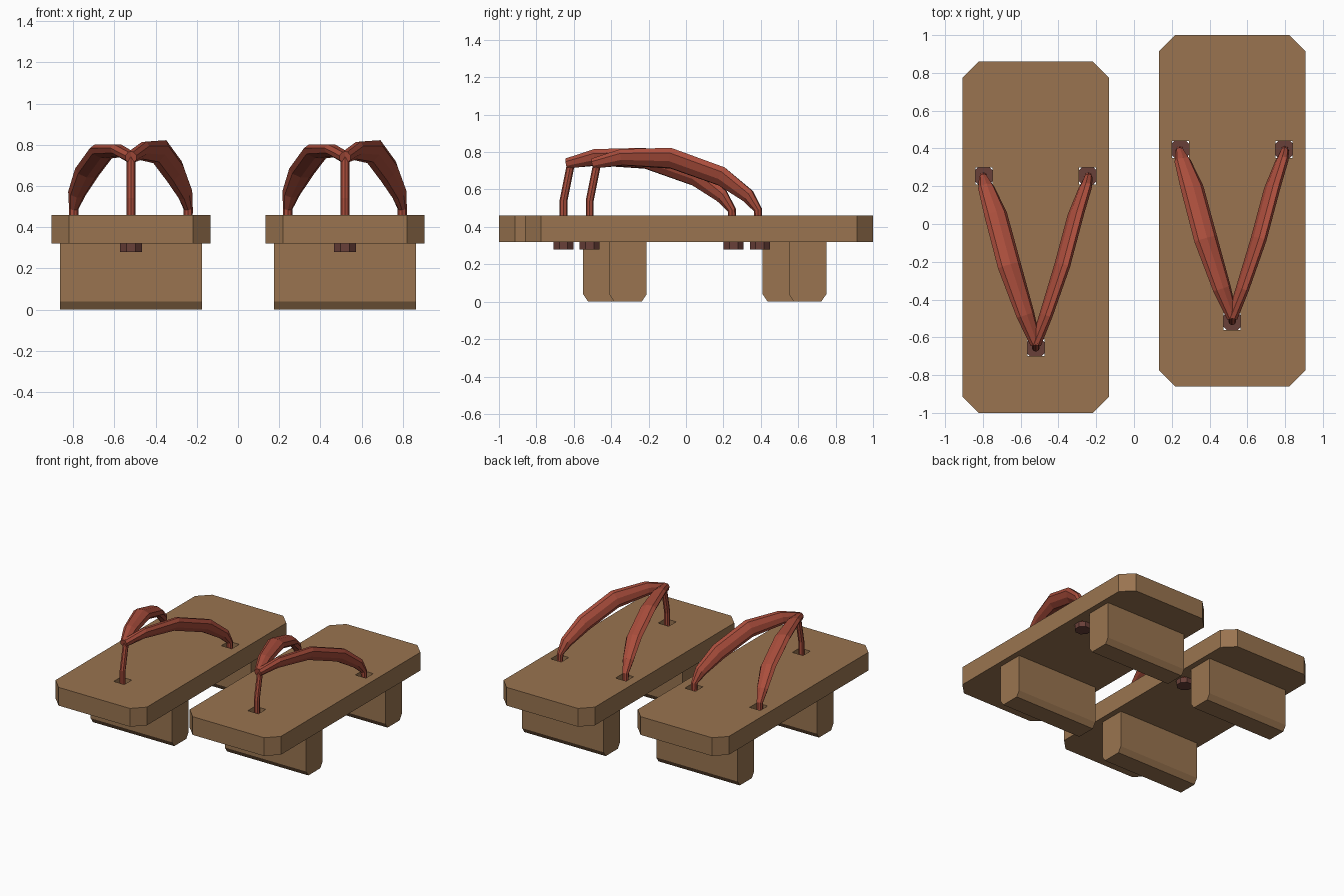
import bpy, bmesh
from math import sin, cos, pi, radians
from mathutils import Vector, Matrix

if "Cube" in bpy.data.objects:
    bpy.data.objects.remove(bpy.data.objects["Cube"])


def material(name, rgb):
    m = bpy.data.materials.new(name)
    m.diffuse_color = (*rgb, 1)
    m.use_nodes = True
    m.node_tree.nodes["Principled BSDF"].inputs["Base Color"].default_value = m.diffuse_color
    return m


WOOD = material("wood", (0.32, 0.175, 0.08))
RED = material("red_cloth", (0.40, 0.075, 0.045))
DARK = material("dark_cord", (0.14, 0.05, 0.04))


def finish(name, bm, loc, mat):
    bmesh.ops.recalc_face_normals(bm, faces=bm.faces[:])
    me = bpy.data.meshes.new(name)
    bm.to_mesh(me)
    bm.free()
    ob = bpy.data.objects.new(name, me)
    ob.location = loc
    me.materials.append(mat)
    bpy.context.collection.objects.link(ob)
    return ob


def prism(name, outline, depth, loc, mat):
    """Closed outline of 3D points pushed along a depth vector."""
    bm = bmesh.new()
    face = bm.faces.new([bm.verts.new(p) for p in outline])
    ext = bmesh.ops.extrude_face_region(bm, geom=[face])
    verts = [v for v in ext["geom"] if isinstance(v, bmesh.types.BMVert)]
    bmesh.ops.translate(bm, verts=verts, vec=depth)
    return finish(name, bm, loc, mat)


def sweep(name, path, side, tilt, loc, mat, sides=8):
    """Oval tube through rows of (x, y, z, half width, half thickness)."""
    pts = [Vector(p[:3]) for p in path]
    sign = 1 if side.x > 0 else -1
    bm = bmesh.new()
    rings = []
    for i, p in enumerate(pts):
        before = (p - pts[i - 1]).normalized() if i else Vector()
        after = (pts[i + 1] - p).normalized() if i < len(pts) - 1 else Vector()
        t = (before + after).normalized()
        n = side.cross(t).normalized() * sign
        wide = side * cos(tilt) + n * sin(tilt)
        thin = n * cos(tilt) - side * sin(tilt)
        w, h = path[i][3:]
        rings.append([bm.verts.new(p + wide * w * cos(a) + thin * h * sin(a))
                      for a in [2 * pi * k / sides for k in range(sides)]])
    for a, b in zip(rings, rings[1:]):
        for k in range(sides):
            j = (k + 1) % sides
            bm.faces.new((a[k], a[j], b[j], b[k]))
    bm.faces.new(rings[0])
    bm.faces.new(rings[-1])
    return finish(name, bm, loc, mat)


HOLES = {"front": (0, -0.585), "rear_left": (-0.275, 0.325), "rear_right": (0.275, 0.325)}


def sandal(tag, loc):
    # sole board with clipped corners
    x, y, c = 0.387, 0.93, 0.085
    corners = [(x - c, -y), (x, c - y), (x, y - c), (x - c, y),
               (c - x, y), (-x, y - c), (-x, c - y), (c - x, -y)]
    board = prism(tag + "_sole_board", [(a, b, 0.32) for a, b in corners],
                  (0, 0, 0.14), loc, WOOD)

    # square strap holes cut through the board
    bm = bmesh.new()
    for hx, hy in HOLES.values():
        bmesh.ops.create_cube(bm, size=1, matrix=Matrix.Translation((hx, hy, 0.39))
                              @ Matrix.Diagonal((0.09, 0.09, 0.4, 1)))
    cutter = finish("hole_cutter", bm, loc, WOOD)
    cutter.hide_render = True
    mod = board.modifiers.new("holes", "BOOLEAN")
    mod.operation, mod.object, mod.solver = "DIFFERENCE", cutter, "EXACT"
    bpy.context.view_layer.objects.active = board
    bpy.ops.object.modifier_apply(modifier=mod.name)
    bpy.data.objects.remove(cutter)

    # two teeth with chamfered bottom edges
    for name, ty in (("front", -0.38), ("rear", 0.58)):
        yz = [(-0.1, 0.32), (-0.1, 0.04), (-0.073, 0), (0.073, 0), (0.1, 0.04), (0.1, 0.32)]
        prism(f"{tag}_{name}_tooth", [(-0.345, ty + a, b) for a, b in yz],
              (0.69, 0, 0), loc, WOOD)

    # octagonal knots under the holes
    for name, (hx, hy) in HOLES.items():
        ring = [(hx + 0.058 * cos(pi * (k + 0.5) / 4), hy + 0.058 * sin(pi * (k + 0.5) / 4), 0.28)
                for k in range(8)]
        prism(f"{tag}_{name}_knot", ring, (0, 0, 0.04), loc, DARK)

    # toe post
    r = 0.021
    sweep(tag + "_toe_post", [(0, -0.585, 0.29, r, r), (0, -0.585, 0.54, r, r),
                              (0, -0.545, 0.74, r, r)], Vector((1, 0, 0)), 0, loc, RED)

    # two padded straps, rolled by different amounts
    rows = [(0, -0.565, 0.74, 0.03, 0.03), (0.055, -0.41, 0.772, 0.05, 0.03),
            (0.14, -0.15, 0.767, 0.064, 0.033), (0.212, 0.12, 0.67, 0.062, 0.033),
            (0.262, 0.262, 0.565, 0.044, 0.03), (0.278, 0.315, 0.49, 0.023, 0.022),
            (0.278, 0.322, 0.29, 0.021, 0.021)]
    for name, s, tilt in (("left", -1, 15), ("right", 1, 62)):
        side = Vector((s * 0.95, -0.3, 0)).normalized()
        sweep(f"{tag}_{name}_strap", [(s * p[0], *p[1:]) for p in rows],
              side, radians(tilt), loc, RED)


sandal("left", (-0.52, -0.07, 0))
sandal("right", (0.52, 0.07, 0))
